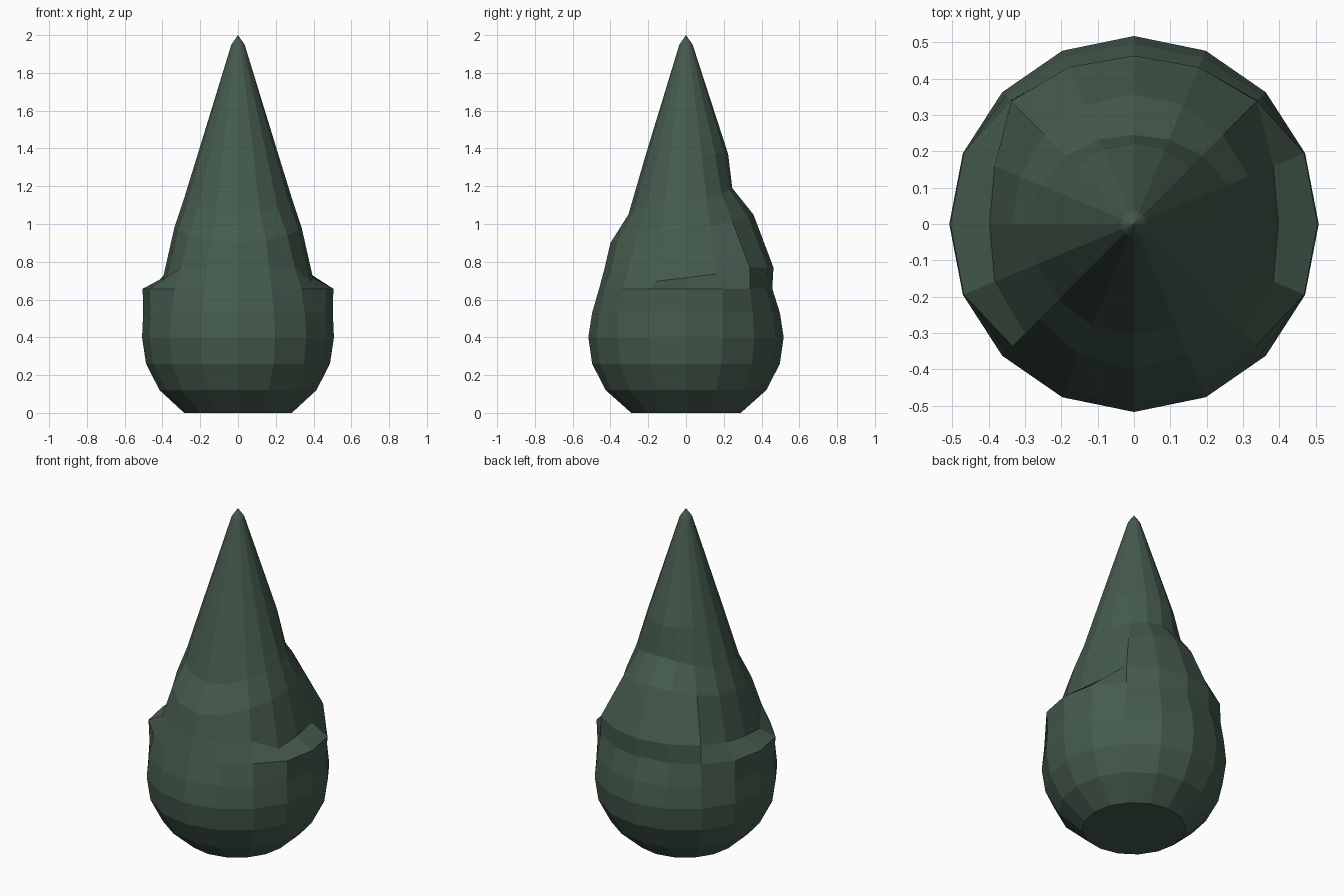
import bpy, bmesh, math

if "Cube" in bpy.data.objects:
    bpy.data.objects.remove(bpy.data.objects["Cube"])

SIDES = 16

# Each ring: nine (radius, height) pairs from front (-y) round the side (x) to the back (+y)
def blend(front, side, back):
    ring = []
    for i in range(9):
        s = math.sin(math.radians(-90 + 22.5 * i))
        end = front if s < 0 else back
        ring.append(tuple(side[k] + (end[k] - side[k]) * s * s for k in (0, 1)))
    return ring

def even(rx, ry, z):
    return blend((ry, z), (rx, z), (ry, z))

# Rounded lower bulb
rings = [even(.285, .29, 0), even(.415, .425, .12), even(.487, .497, .26),
         even(.508, .517, .40), even(.502, .497, .53)]

# Side ledges: outer rim, then inner edge
rim = [.46, .465, .474, .507, .505, .507, .48, .463, .457]
inner_r = [.43, .43, .425, .415, .397, .415, .478, .467, .463]
inner_z = [.77, .77, .77, .697, .715, .735, .77, .77, .77]
rings.append([(r, .657) for r in rim])
rings.append(list(zip(inner_r, inner_z)))

# Sloping shoulders and cone
rings += [blend((.40, .90), (.337, .98), (.357, 1.05)),
          blend((.305, 1.05), (.287, 1.13), (.245, 1.19)),
          blend((.215, 1.36), (.213, 1.37), (.223, 1.37)),
          even(.035, .035, 1.95)]

bm = bmesh.new()
loops = []
for ring in rings:
    loop = []
    for j in range(SIDES):
        r, z = ring[j if j <= 8 else SIDES - j]
        a = math.radians(-90 + 22.5 * j)
        loop.append(bm.verts.new((r * math.cos(a), r * math.sin(a), z)))
    loops.append(loop)
for lo, hi in zip(loops, loops[1:]):
    for j in range(SIDES):
        k = (j + 1) % SIDES
        bm.faces.new((lo[j], lo[k], hi[k], hi[j]))

# Flat base and pointed tip
bm.faces.new(loops[0][::-1])
tip = bm.verts.new((0, 0, 2))
for j in range(SIDES):
    bm.faces.new((loops[-1][j], loops[-1][(j + 1) % SIDES], tip))
bmesh.ops.recalc_face_normals(bm, faces=bm.faces)

mesh = bpy.data.meshes.new("tree_foliage")
bm.to_mesh(mesh)
bm.free()
mat = bpy.data.materials.new("dark_green")
mat.diffuse_color = (.06, .105, .075, 1)
mat.use_nodes = True
mat.node_tree.nodes["Principled BSDF"].inputs["Base Color"].default_value = mat.diffuse_color
mesh.materials.append(mat)
bpy.context.collection.objects.link(bpy.data.objects.new("tree_foliage", mesh))
